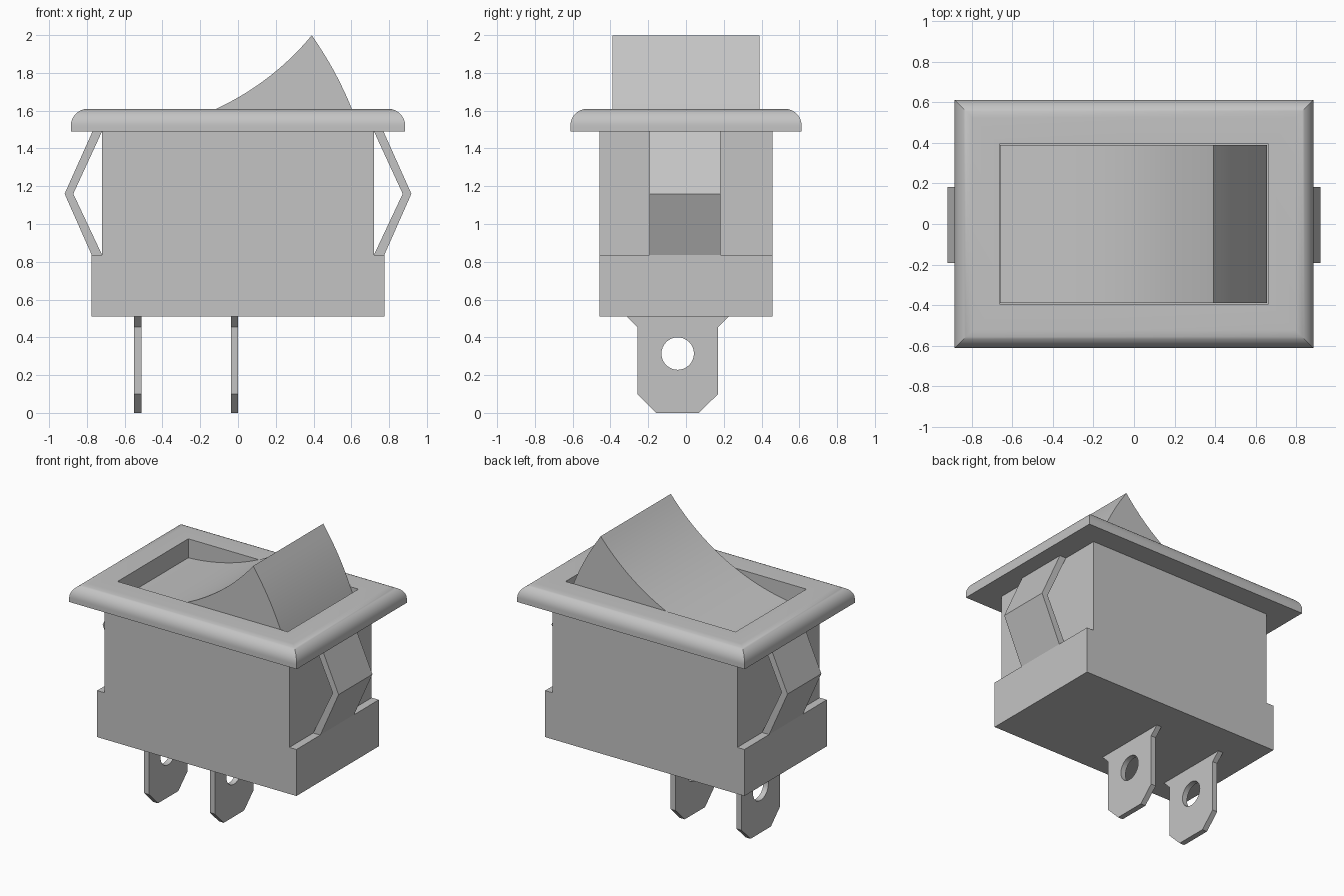
import bpy
import bmesh
from math import cos, sin, radians, tau

if "Cube" in bpy.data.objects:
    bpy.data.objects.remove(bpy.data.objects["Cube"], do_unlink=True)

grey = bpy.data.materials.new("plain grey")
grey.use_nodes = True
grey.diffuse_color = (0.55, 0.55, 0.55, 1)
grey.node_tree.nodes["Principled BSDF"].inputs["Base Color"].default_value = grey.diffuse_color


def finish(bm, name):
    bmesh.ops.recalc_face_normals(bm, faces=bm.faces)
    mesh = bpy.data.meshes.new(name)
    bm.to_mesh(mesh)
    bm.free()
    mesh.materials.append(grey)
    obj = bpy.data.objects.new(name, mesh)
    bpy.context.collection.objects.link(obj)
    bpy.ops.object.select_all(action="DESELECT")
    obj.select_set(True)
    bpy.context.view_layer.objects.active = obj
    bpy.ops.object.shade_smooth_by_angle(angle=radians(30))
    return obj


def rect_loft(name, rings, closed=False):
    """Skin rectangles given as (half x, half y, z)."""
    bm = bmesh.new()
    loops = [[bm.verts.new((sx * hx, sy * hy, z))
              for sx, sy in ((-1, -1), (1, -1), (1, 1), (-1, 1))]
             for hx, hy, z in rings]
    pairs = list(zip(loops, loops[1:]))
    if closed:
        pairs.append((loops[-1], loops[0]))
    else:
        bm.faces.new(loops[0])
        bm.faces.new(loops[-1])
    for a, b in pairs:
        for i in range(4):
            j = (i + 1) % 4
            bm.faces.new((a[i], a[j], b[j], b[i]))
    return finish(bm, name)


def prism(name, outlines, axis, start, end):
    """Extrude flat outlines (later ones are holes) along x or y."""
    def place(p, d):
        return (d, p[0], p[1]) if axis == "x" else (p[0], d, p[1])
    bm = bmesh.new()
    for outline in outlines:
        vs = [bm.verts.new(place(p, start)) for p in outline]
        for i, v in enumerate(vs):
            bm.edges.new((v, vs[(i + 1) % len(vs)]))
    bmesh.ops.triangle_fill(bm, edges=bm.edges[:], use_beauty=True)
    ext = bmesh.ops.extrude_face_region(bm, geom=bm.faces[:], use_keep_orig=True)
    moved = [g for g in ext["geom"] if isinstance(g, bmesh.types.BMVert)]
    bmesh.ops.translate(bm, verts=moved, vec=place((0, 0), end - start))
    return finish(bm, name)


def arc(cx, cz, r, a0, a1, n):
    angles = [radians(a0 + (a1 - a0) * i / n) for i in range(n + 1)]
    return [(cx + r * cos(a), cz + r * sin(a)) for a in angles]


# Housing: wider foot, narrower upper block, pocket for the rocker
OX, OY = 0.662, 0.393
DEPTH = 0.458
rect_loft("housing", [(0.775, DEPTH, 0.51), (0.775, DEPTH, 0.837),
                      (0.72, DEPTH, 0.837), (0.72, DEPTH, 1.49),
                      (OX, OY, 1.49), (OX, OY, 1.35)])

# Bezel: mitred frame with a rounded upper edge
BX, BY, R = 0.885, 0.612, 0.09
rounded = [(BX - R + dx, BY - R + dx, 1.52 + dz)
           for dx, dz in arc(0, 0, R, 0, 90, 12)]
rect_loft("bezel", [(OX, OY, 1.49), (BX, BY, 1.49)] + rounded + [(OX, OY, 1.61)],
          closed=True)

# Rocker: concave press face and convex end, tipped up on the left
press_face = arc(-0.72, 2.92, 1.443, -87.6, -39.65, 32)
end_face = arc(-1.16, 0.90, 1.9, 35.3, 17.2, 14)
rocker_outline = press_face + end_face[1:] + [(0.655, 1.352), (-0.66, 1.352)]
prism("rocker", [rocker_outline], "y", -0.39, 0.39)

# Bent spring clips on both ends
for side, name in ((-1, "right_clip"), (1, "left_clip")):
    clip = [(0.72, 1.49), (0.77, 1.49), (0.918, 1.16), (0.775, 0.837),
            (0.72, 0.837), (0.872, 1.16)]
    prism(name, [[(side * x, z) for x, z in clip]], "y", -0.193, 0.183)

# Flat terminals with a round hole
blade = [(-0.312, 0.51), (-0.258, 0.455), (-0.258, 0.10), (-0.158, 0),
         (0.068, 0), (0.17, 0.10), (0.17, 0.455), (0.226, 0.51)]
hole = [(-0.044 + 0.086 * cos(tau * i / 32), 0.314 + 0.086 * sin(tau * i / 32))
        for i in range(32)]
for name, x in (("outer_terminal", -0.55), ("middle_terminal", -0.038)):
    prism(name, [blade, hole], "x", x, x + 0.038)
